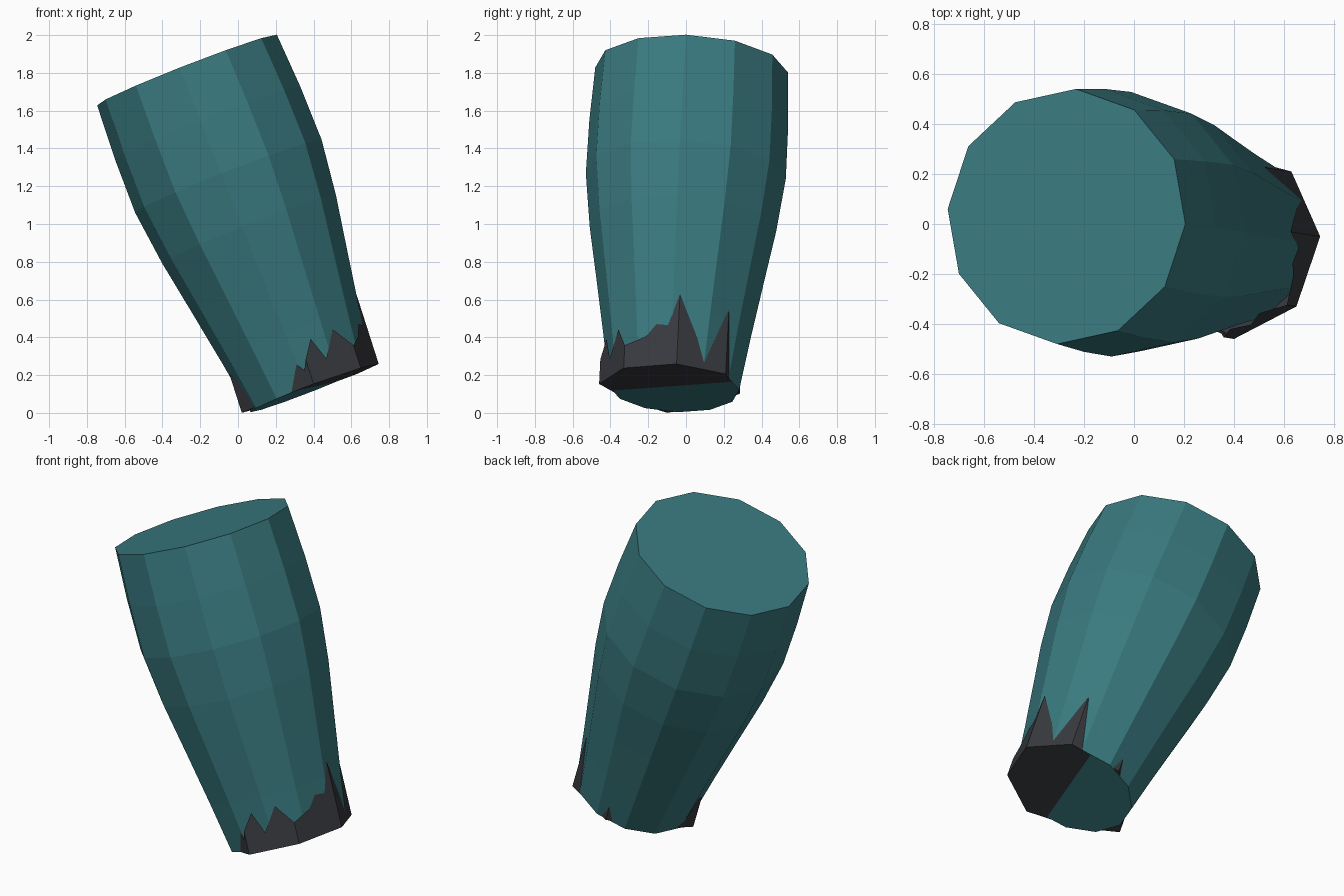
import bpy, bmesh, math
from mathutils import Vector

if "Cube" in bpy.data.objects:
    bpy.data.objects.remove(bpy.data.objects["Cube"])


def material(name, rgb):
    m = bpy.data.materials.new(name)
    m.diffuse_color = (*rgb, 1)
    m.use_nodes = True
    m.node_tree.nodes["Principled BSDF"].inputs["Base Color"].default_value = m.diffuse_color
    return m


def make_object(name, bm, mat):
    bmesh.ops.recalc_face_normals(bm, faces=bm.faces)
    mesh = bpy.data.meshes.new(name)
    bm.to_mesh(mesh)
    bm.free()
    mesh.materials.append(mat)
    obj = bpy.data.objects.new(name, mesh)
    bpy.context.collection.objects.link(obj)
    return obj


teal = material("teal", (0.041, 0.192, 0.212))
charcoal = material("charcoal", (0.040, 0.042, 0.050))

# Tilted twelve-sided barrel body, bulging above the middle
SIDES = 12
axis = Vector((-0.39, 0.055, 1))
top_center = Vector((-0.27, 0.03, 1.815))
u = Vector((0.475, -0.03, 0.187)).normalized()
v = axis.normalized().cross(u).normalized()
radii = [0.512, 0.528, 0.531, 0.495, 0.443, 0.392, 0.345]
bm = bmesh.new()
rings = []
for i, r in enumerate(radii):
    c = top_center - axis * (1.685 * i / (len(radii) - 1))
    rings.append([bm.verts.new(c + r * (u * math.cos(a) + v * math.sin(a)))
                  for a in (math.tau * k / SIDES for k in range(SIDES))])
for a, b in zip(rings, rings[1:]):
    for k in range(SIDES):
        n = (k + 1) % SIDES
        bm.faces.new((a[k], a[n], b[n], b[k]))
bm.faces.new(rings[0])
bm.faces.new(rings[-1])
make_object("barrel_body", bm, teal)

# Jagged eight-cornered cup around the lower end
corners = [(0.745, -0.05), (0.65, -0.33), (0.40, -0.46), (0.17, -0.30),
           (0.02, -0.10), (0.15, 0.13), (0.35, 0.285), (0.63, 0.21)]
# Position along the rim (whole numbers are corners) and spike height
jags = [(0, 0.37), (0.2, 0.21), (0.42, 0.22), (0.6, 0.16), (1, 0.12),
        (1.3, 0.23), (1.6, 0.10), (1.78, 0.22), (2, 0.13), (2.1, 0.08),
        (2.3, 0.15), (2.45, 0.04), (3, 0.12), (3.5, 0.05), (4, 0.21),
        (4.5, 0.05), (5, 0.12), (5.6, 0.05), (6, 0.19), (6.4, 0.04),
        (6.72, 0.16), (6.85, 0.14), (7, 0.36), (7.5, 0.10)]
rise = Vector((-0.32, 0.05, 1))


def rim_point(p):
    i = int(p)
    a, b = Vector(corners[i]), Vector(corners[(i + 1) % 8])
    x, y = a.lerp(b, p - i)
    return Vector((x, y, 0.13 + 0.36 * (x - 0.383) - 0.045 * (y + 0.075)))


bm = bmesh.new()
low = [bm.verts.new(rim_point(p)) for p, h in jags]
high = [bm.verts.new(rim_point(p) + rise * h) for p, h in jags]
for k in range(len(jags)):
    n = (k + 1) % len(jags)
    bm.faces.new((low[k], low[n], high[n], high[k]))
bm.faces.new(low)
make_object("jagged_cup", bm, charcoal)
